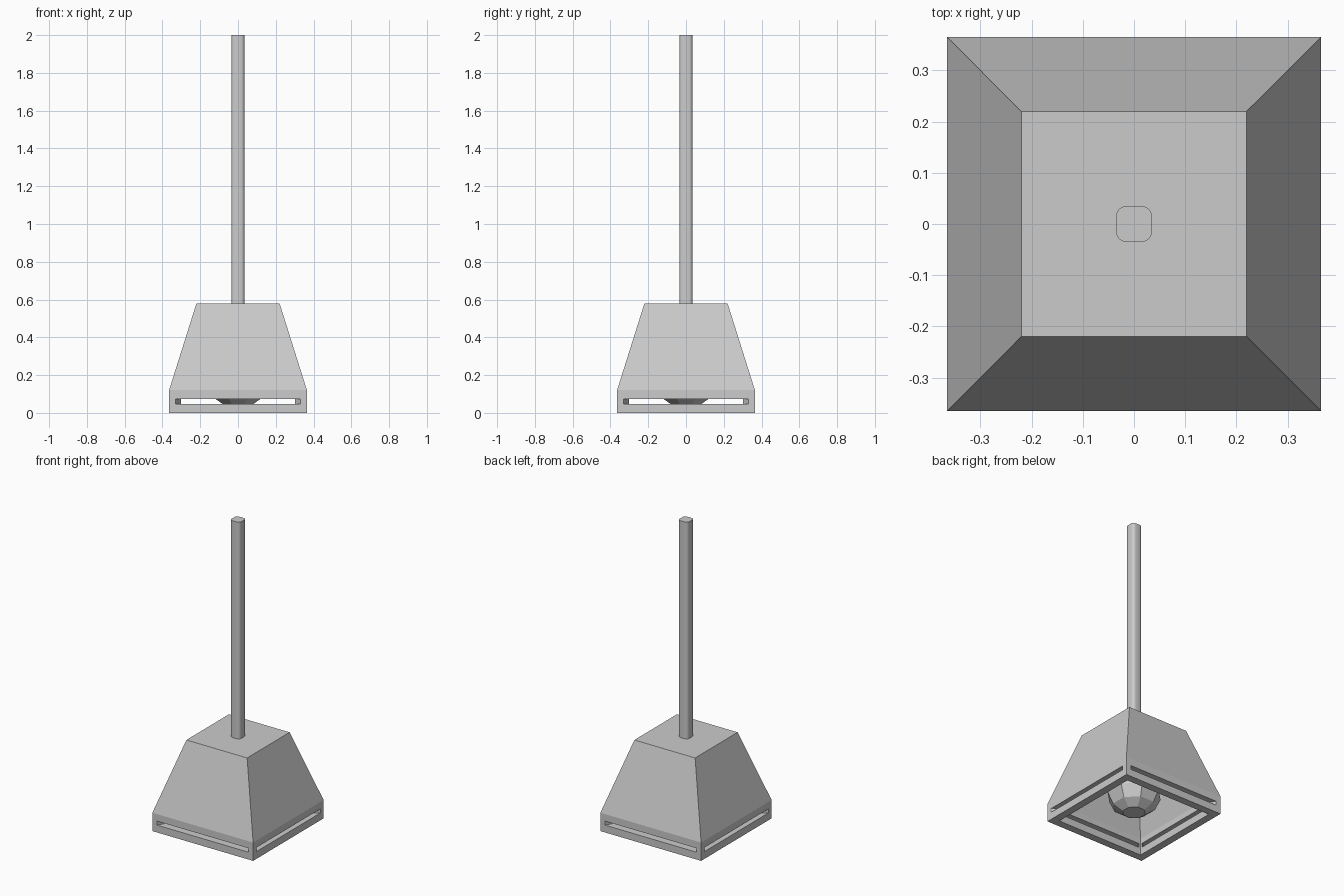
import bpy, bmesh, math
from mathutils import Matrix

if "Cube" in bpy.data.objects:
    bpy.data.objects.remove(bpy.data.objects["Cube"])


def make_object(name, bm):
    bmesh.ops.recalc_face_normals(bm, faces=bm.faces[:])
    mesh = bpy.data.meshes.new(name)
    bm.to_mesh(mesh)
    bm.free()
    ob = bpy.data.objects.new(name, mesh)
    bpy.context.collection.objects.link(ob)
    return ob


def square_ring(bm, half, z):
    return [bm.verts.new((sx * half, sy * half, z))
            for sx, sy in ((-1, -1), (1, -1), (1, 1), (-1, 1))]


def bridge(bm, a, b):
    n = len(a)
    for i in range(n):
        bm.faces.new((a[i], a[(i + 1) % n], b[(i + 1) % n], b[i]))


# Hollow tapered shade: outer skin up, rim, inner skin
bm = bmesh.new()
profile = [(0.22, 0.58), (0.365, 0.12), (0.365, 0.0),
           (0.315, 0.0), (0.315, 0.112), (0.185, 0.53)]
rings = [square_ring(bm, h, z) for h, z in profile]
for a, b in zip(rings, rings[1:]):
    bridge(bm, a, b)
bm.faces.new(rings[0])
bm.faces.new(rings[-1])
shade = make_object("shade", bm)

# Slot cutters, narrowing inward, one per wall
bm = bmesh.new()
for k in range(4):
    rot = Matrix.Rotation(k * math.pi / 2, 4, 'Z')
    loops = []
    for half, y in ((0.345, -0.39), (0.293, -0.30)):
        loops.append([bm.verts.new(rot @ Matrix.Translation((x, y, z)).translation)
                      for x, z in ((-half, 0.048), (half, 0.048), (half, 0.074), (-half, 0.074))])
    bridge(bm, *loops)
    bm.faces.new(loops[0])
    bm.faces.new(loops[1])
cutter = make_object("slot_cutter", bm)
cutter.hide_render = True
cutter.hide_set(True)
cut = shade.modifiers.new("slots", 'BOOLEAN')
cut.object = cutter
cut.operation = 'DIFFERENCE'
cut.solver = 'EXACT'
cut.use_self = True

# Suspension rod with rounded corners
bm = bmesh.new()
bmesh.ops.create_cube(bm, size=1)
bmesh.ops.scale(bm, vec=(0.07, 0.07, 1.46), verts=bm.verts[:])
bmesh.ops.translate(bm, vec=(0, 0, 1.27), verts=bm.verts[:])
upright = [e for e in bm.edges if abs(e.verts[0].co.z - e.verts[1].co.z) > 1]
bmesh.ops.bevel(bm, geom=upright, offset=0.02, segments=4, profile=0.5, affect='EDGES')
rod = make_object("rod", bm)
bpy.context.view_layer.objects.active = rod
rod.select_set(True)
bpy.ops.object.shade_smooth_by_angle(angle=math.radians(35))

# Faceted bulb with a neck reaching the shade ceiling
bm = bmesh.new()
bulb_profile = [(0.07, 0.035), (0.13, 0.075), (0.165, 0.15), (0.15, 0.23),
                (0.09, 0.32), (0.055, 0.38), (0.055, 0.53)]
sides = 8
rings = []
for r, z in bulb_profile:
    rings.append([bm.verts.new((r * math.cos((i + 0.5) * 2 * math.pi / sides),
                                r * math.sin((i + 0.5) * 2 * math.pi / sides), z))
                  for i in range(sides)])
for a, b in zip(rings, rings[1:]):
    bridge(bm, a, b)
bm.faces.new(rings[0])
bm.faces.new(rings[-1])
make_object("bulb", bm)
